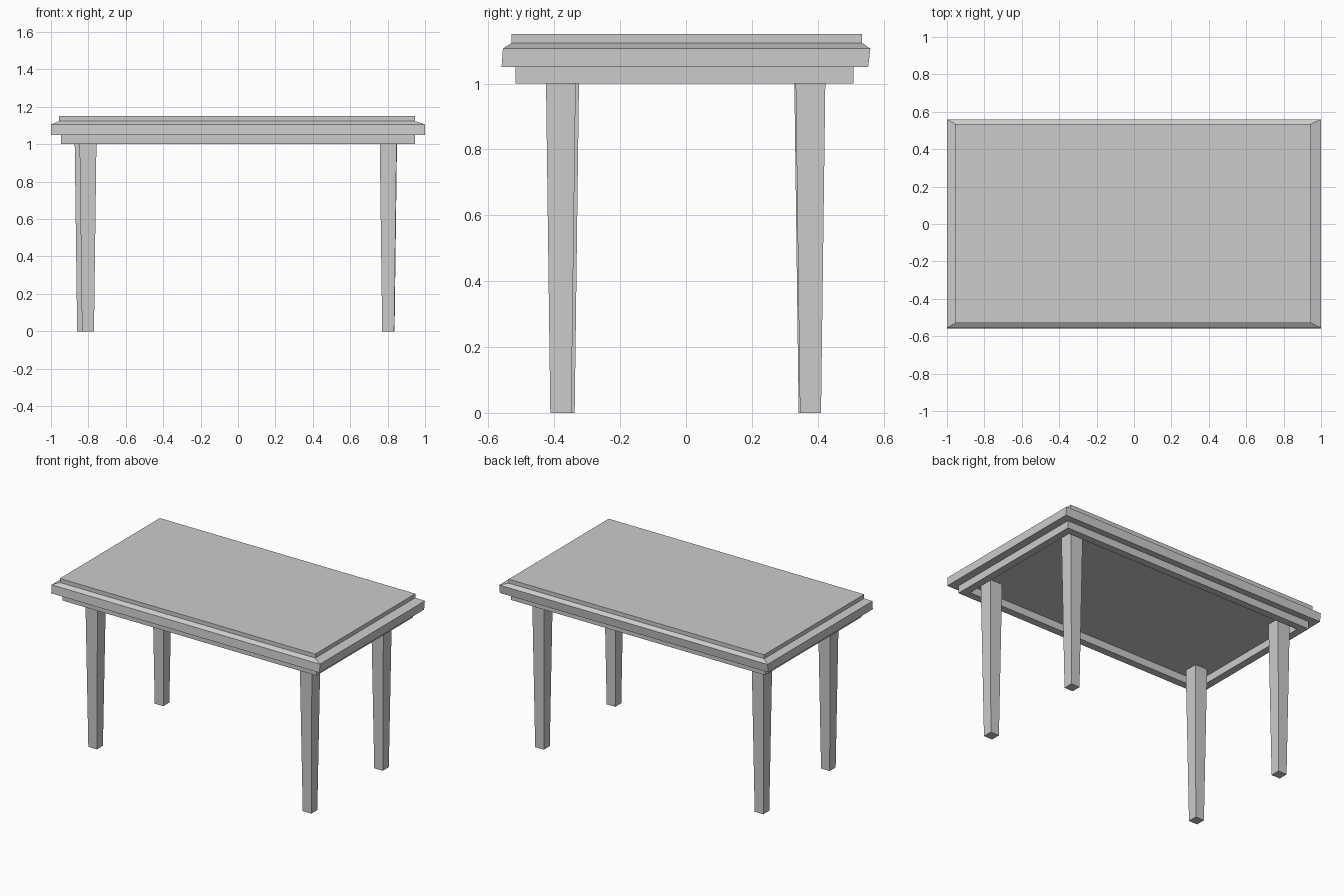
import bpy
import bmesh

cube = bpy.data.objects.get("Cube")
if cube:
    bpy.data.objects.remove(cube, do_unlink=True)

# One plain grey finish for the whole table
grey = bpy.data.materials.new("light_grey")
grey.use_nodes = True
colour = (0.6, 0.6, 0.6, 1)
grey.diffuse_color = colour
grey.node_tree.nodes["Principled BSDF"].inputs["Base Color"].default_value = colour


def loft(name, sections, closed=False):
    """Join rectangles (x0, x1, y0, y1, z); cap the ends or close into a frame."""
    bm = bmesh.new()
    rings = [[bm.verts.new(p) for p in
              ((x0, y0, z), (x1, y0, z), (x1, y1, z), (x0, y1, z))]
             for x0, x1, y0, y1, z in sections]
    pairs = list(zip(rings, rings[1:]))
    if closed:
        pairs.append((rings[-1], rings[0]))
    else:
        bm.faces.new(rings[0])
        bm.faces.new(rings[-1])
    for a, b in pairs:
        for i in range(4):
            j = (i + 1) % 4
            bm.faces.new((a[i], a[j], b[j], b[i]))
    bmesh.ops.recalc_face_normals(bm, faces=bm.faces)
    mesh = bpy.data.meshes.new(name)
    bm.to_mesh(mesh)
    bm.free()
    mesh.materials.append(grey)
    obj = bpy.data.objects.new(name, mesh)
    bpy.context.collection.objects.link(obj)
    return obj


# Tabletop: overhanging rim, bevel, raised panel
loft("tabletop", [
    (-1, 1, -0.56, 0.553, 1.05),
    (-1, 1, -0.556, 0.56, 1.106),
    (-0.957, 0.947, -0.53, 0.535, 1.123),
    (-0.957, 0.947, -0.53, 0.535, 1.15),
])

# Apron: hollow frame under the top
outer = (-0.947, 0.947, -0.518, 0.509)
t = 0.05
inner = (outer[0] + t, outer[1] - t, outer[2] + t, outer[3] - t)
loft("apron", [outer + (1.05,), outer + (1,), inner + (1,), inner + (1.05,)],
     closed=True)

# Four tapered square legs
legs = {
    "front_right_leg": (-0.802, -0.37),
    "front_left_leg": (0.803, -0.38),
    "back_right_leg": (-0.828, 0.374),
    "back_left_leg": (0.805, 0.378),
}
for name, (x, y) in legs.items():
    loft(name, [(x - r, x + r, y - r, y + r, z)
                for r, z in ((0.032, 0), (0.045, 1), (0.045, 1.05))])
